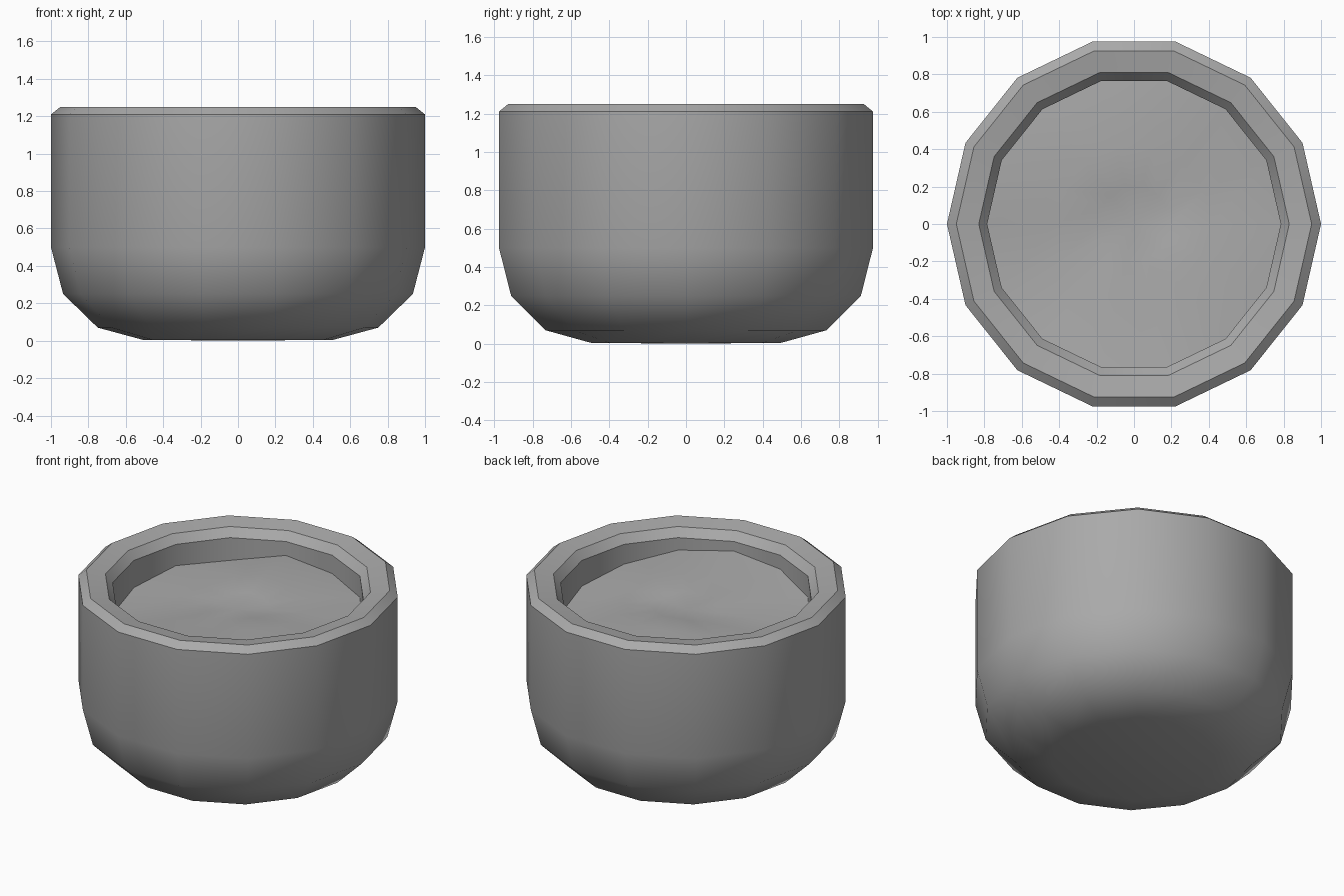
import bpy, bmesh, math

SIDES = 14

cube = bpy.data.objects.get("Cube")
if cube:
    bpy.data.objects.remove(cube)


def make_material(name, color):
    mat = bpy.data.materials.new(name)
    mat.use_nodes = True
    mat.diffuse_color = color
    mat.node_tree.nodes["Principled BSDF"].inputs["Base Color"].default_value = color
    return mat


def add_ring(bm, radius, heights):
    ring = []
    for i, z in enumerate(heights):
        a = math.tau * i / SIDES
        ring.append(bm.verts.new((radius * math.cos(a), radius * math.sin(a), z)))
    return ring


def bridge(bm, lower, upper):
    for i in range(SIDES):
        j = (i + 1) % SIDES
        bm.faces.new((lower[i], lower[j], upper[j], upper[i]))


def finish(bm, name, mat, angle):
    mesh = bpy.data.meshes.new(name)
    bm.to_mesh(mesh)
    bm.free()
    obj = bpy.data.objects.new(name, mesh)
    bpy.context.collection.objects.link(obj)
    mesh.materials.append(mat)
    bpy.ops.object.select_all(action="DESELECT")
    obj.select_set(True)
    bpy.context.view_layer.objects.active = obj
    bpy.ops.object.shade_smooth_by_angle(angle=math.radians(angle))
    return obj


grey = make_material("plain_grey", (0.4, 0.4, 0.4, 1))

# Bowl: rounded base, straight wall, bevelled rim and inner wall
profile = [(0.51, 0.005), (0.75, 0.07), (0.935, 0.25), (1, 0.5), (1, 1.21),
           (0.95, 1.25), (0.83, 1.23), (0.785, 1.175), (0.785, 0.85)]
bm = bmesh.new()
rings = [add_ring(bm, r, [z] * SIDES) for r, z in profile]
for lower, upper in zip(rings, rings[1:]):
    bridge(bm, lower, upper)
base = bm.verts.new((0, 0, 0))
for i in range(SIDES):
    bm.faces.new((base, rings[0][(i + 1) % SIDES], rings[0][i]))
finish(bm, "bowl", grey, 36)

# Filling: uneven surface with a shallow dip in the middle
edge = [1.0, 0.96, 1.03, 1.05, 1.08, 1.02, 1.03,
        0.99, 0.96, 1.03, 1.08, 1.11, 1.09, 1.04]
middle = [1.07, 1.06, 1.07, 1.08, 1.1, 1.08, 1.04,
          1.03, 1.02, 1.05, 1.05, 1.08, 1.1, 1.09]
bm = bmesh.new()
outer = add_ring(bm, 0.785, edge)
inner = add_ring(bm, 0.42, middle)
core = add_ring(bm, 0.2, [0.5 * z + 0.53 for z in middle])
bridge(bm, inner, outer)
bridge(bm, core, inner)
for f in bm.faces:
    f.normal_flip()
center = bm.verts.new((0, 0, 1.05))
for i in range(SIDES):
    bm.faces.new((center, core[i], core[(i + 1) % SIDES]))
bmesh.ops.recalc_face_normals(bm, faces=bm.faces)
if sum(f.normal.z for f in bm.faces) < 0:
    bmesh.ops.reverse_faces(bm, faces=bm.faces)
finish(bm, "filling", grey, 60)
